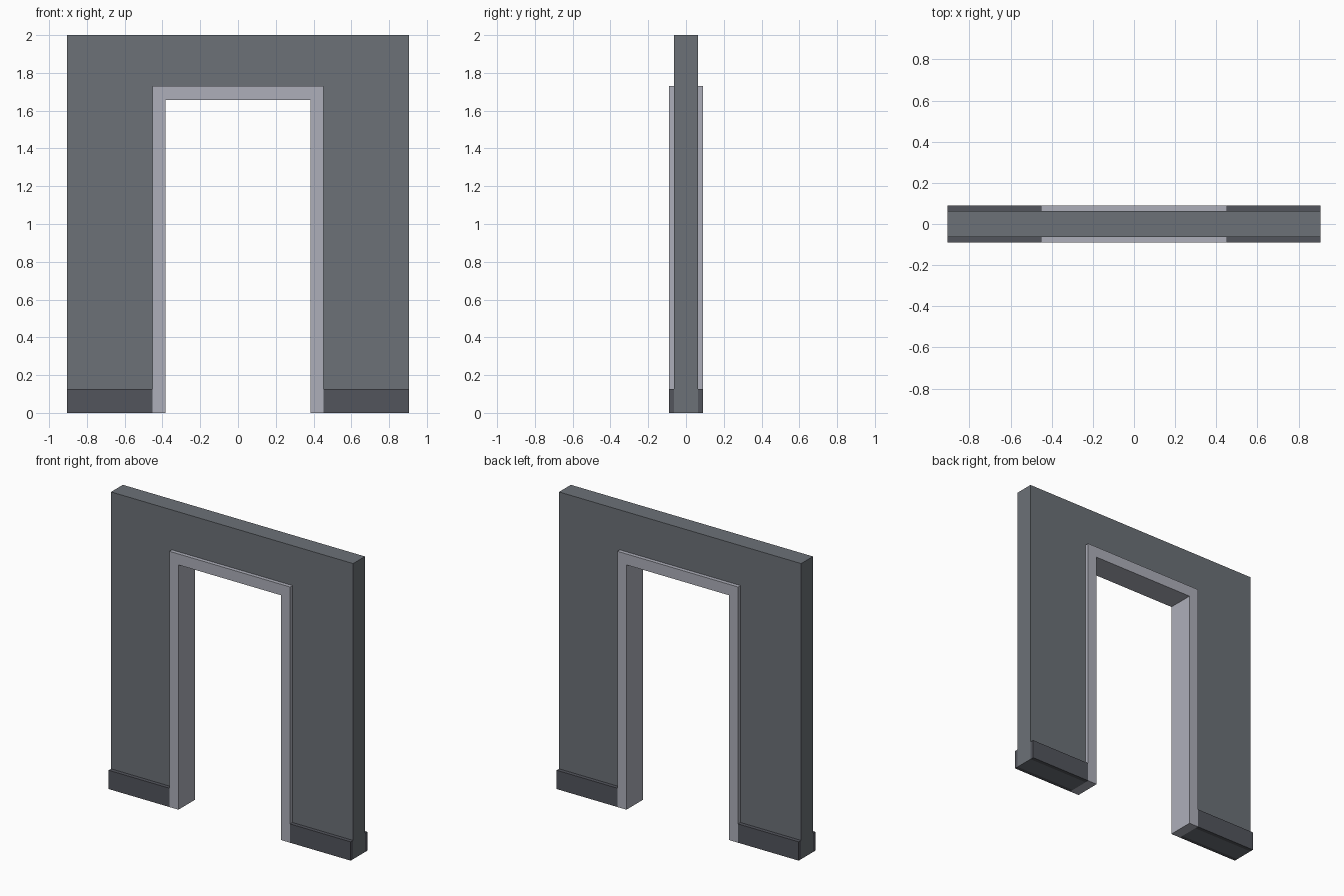
import bpy, bmesh

if "Cube" in bpy.data.objects:
    bpy.data.objects.remove(bpy.data.objects["Cube"])

WALL_X, OPEN_X, INNER_X = 0.906, 0.452, 0.383   # half widths
TOP, OPEN_Z, INNER_Z = 2.0, 1.73, 1.656         # heights
WALL_Y, TRIM_Y, SKIRT_Z = 0.063, 0.089, 0.127   # half depths, skirting height


def material(name, rgb):
    m = bpy.data.materials.new(name)
    m.diffuse_color = (*rgb, 1)
    m.use_nodes = True
    m.node_tree.nodes["Principled BSDF"].inputs["Base Color"].default_value = m.diffuse_color
    return m


def extrude_profile(name, points, y0, y1, mat):
    """Extrude an (x, z) outline from y0 to y1."""
    bm = bmesh.new()
    face = bm.faces.new([bm.verts.new((x, y0, z)) for x, z in points])
    ext = bmesh.ops.extrude_face_region(bm, geom=[face])
    verts = [g for g in ext["geom"] if isinstance(g, bmesh.types.BMVert)]
    bmesh.ops.translate(bm, verts=verts, vec=(0, y1 - y0, 0))
    bmesh.ops.recalc_face_normals(bm, faces=bm.faces)
    mesh = bpy.data.meshes.new(name)
    bm.to_mesh(mesh)
    bm.free()
    mesh.materials.append(mat)
    ob = bpy.data.objects.new(name, mesh)
    bpy.context.collection.objects.link(ob)
    return ob


def arch(outer_x, outer_z, inner_x, inner_z):
    """Outline of a square-headed doorway, open at the floor."""
    return [(-outer_x, 0), (-inner_x, 0), (-inner_x, inner_z), (inner_x, inner_z),
            (inner_x, 0), (outer_x, 0), (outer_x, outer_z), (-outer_x, outer_z)]


wall_grey = material("wall_grey", (0.15, 0.165, 0.185))
frame_grey = material("frame_grey", (0.42, 0.43, 0.49))
skirting_grey = material("skirting_grey", (0.085, 0.09, 0.107))

# Wall with doorway
extrude_profile("wall", arch(WALL_X, TOP, OPEN_X, OPEN_Z), -WALL_Y, WALL_Y, wall_grey)

# Door frame lining the opening, proud of both wall faces
extrude_profile("door_frame", arch(OPEN_X, OPEN_Z, INNER_X, INNER_Z), -TRIM_Y, TRIM_Y, frame_grey)

# Skirting boards, mirrored to both sides of the door and both wall faces
skirting = extrude_profile(
    "skirting_boards",
    [(OPEN_X, 0), (WALL_X, 0), (WALL_X, SKIRT_Z), (OPEN_X, SKIRT_Z)],
    -TRIM_Y, -WALL_Y, skirting_grey)
mirror = skirting.modifiers.new("mirror", "MIRROR")
mirror.use_axis = (True, True, False)
mirror.use_mirror_merge = False
